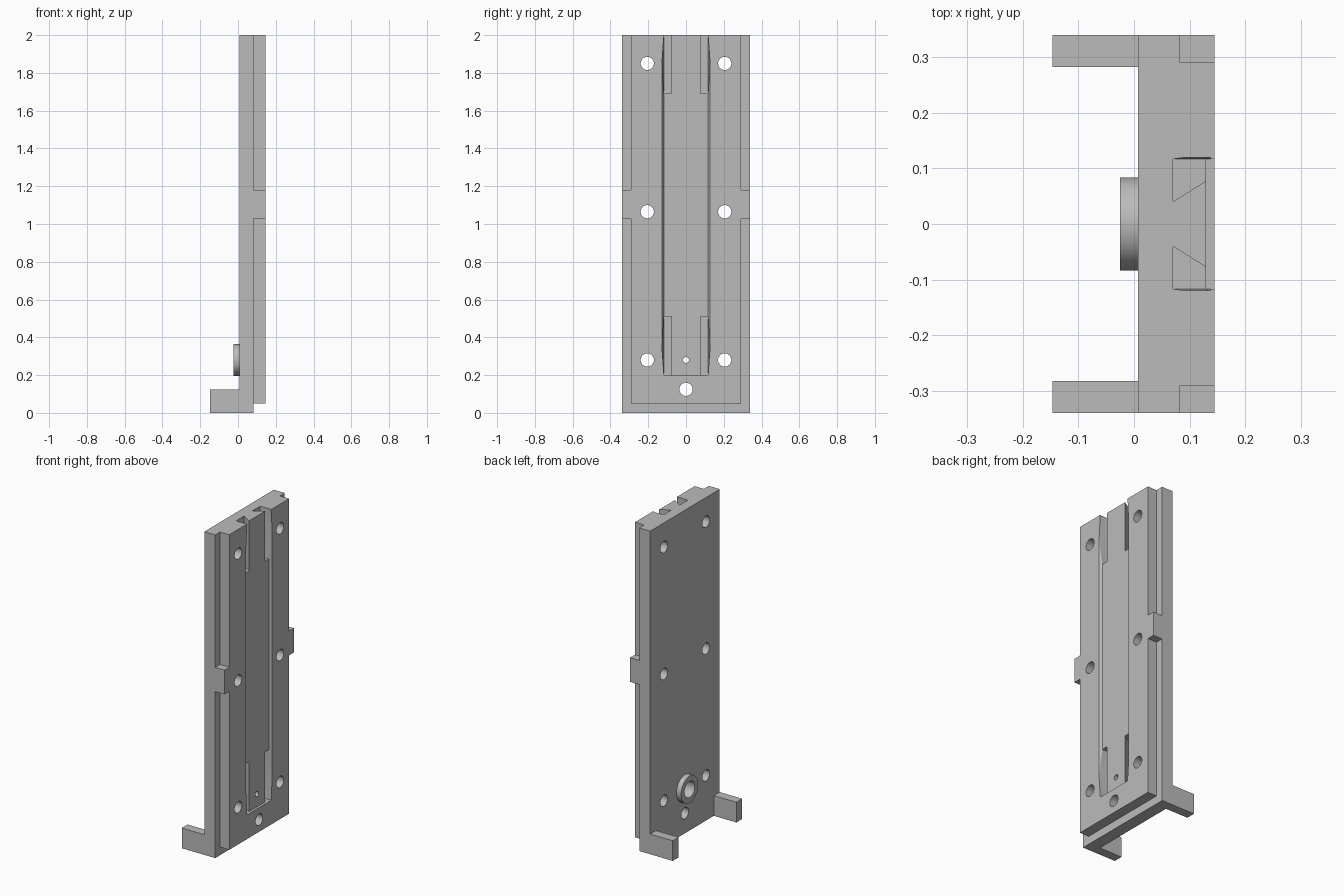
import bpy, bmesh, math
from mathutils import Matrix, Vector

old = bpy.data.objects.get("Cube")
if old:
    bpy.data.objects.remove(old, do_unlink=True)

grey = bpy.data.materials.new("plain grey")
grey.use_nodes = True
COLOUR = (0.5, 0.5, 0.5, 1)
grey.diffuse_color = COLOUR
grey.node_tree.nodes["Principled BSDF"].inputs["Base Color"].default_value = COLOUR


def finish(name, bm):
    bmesh.ops.recalc_face_normals(bm, faces=bm.faces)
    mesh = bpy.data.meshes.new(name)
    bm.to_mesh(mesh)
    bm.free()
    mesh.materials.append(grey)
    ob = bpy.data.objects.new(name, mesh)
    bpy.context.scene.collection.objects.link(ob)
    return ob


def box(name, x, y, z):
    bm = bmesh.new()
    bmesh.ops.create_cube(bm, size=1)
    for v in bm.verts:
        v.co = Vector([(r[0] + r[1]) / 2 + c * (r[1] - r[0]) for r, c in zip((x, y, z), v.co)])
    return finish(name, bm)


def rod(name, x, y, z, radius):
    """Cylinder along x."""
    bm = bmesh.new()
    place = Matrix.Translation(((x[0] + x[1]) / 2, y, z)) @ Matrix.Rotation(math.pi / 2, 4, 'Y')
    bmesh.ops.create_cone(bm, cap_ends=True, segments=48, radius1=radius, radius2=radius,
                          depth=x[1] - x[0], matrix=place)
    return finish(name, bm)


def hull(name, points):
    bm = bmesh.new()
    for p in points:
        bm.verts.new(p)
    bmesh.ops.convex_hull(bm, input=bm.verts)
    bmesh.ops.dissolve_limit(bm, angle_limit=0.001, verts=bm.verts, edges=bm.edges)
    return finish(name, bm)


def combine(target, tool, operation='DIFFERENCE'):
    tool.hide_render = True
    mod = target.modifiers.new("cut", 'BOOLEAN')
    mod.operation, mod.object, mod.solver = operation, tool, 'EXACT'
    bpy.context.view_layer.objects.active = target
    bpy.ops.object.modifier_apply(modifier=mod.name)
    bpy.data.objects.remove(tool, do_unlink=True)


BACK, FACE, LEDGE, FLOOR = 0.007, 0.145, 0.082, 0.13
plate = box("mounting_plate", (BACK, FACE), (-0.34, 0.34), (0, 2))

# Stepped edges, interrupted by a full-width tab on each side
for s in (-1, 1):
    side = sorted((s * 0.292, s * 0.4))
    for z in ((0.05, 1.03), (1.18, 2.1)):
        combine(plate, box("edge_cutter", (LEDGE, 0.2), side, z))
combine(plate, box("bottom_cutter", (LEDGE, 0.2), (-0.4, 0.4), (-0.1, 0.05)))

# Shallow central channel, open at the top, with sloped side walls
lip = [(0.117, 0.2), (0.127, 0.34), (0.127, 1.86), (0.1134, 2.05)]
channel = []
for s in (-1, 1):
    channel += [(x, s * y, z) for y, z in lip for x in (FACE, FACE + 0.02)]
    channel += [(FLOOR, s * 0.117, z) for z in (0.2, 2.0)]
    channel.append((FLOOR, s * 0.1134, 2.05))
combine(plate, hull("channel_cutter", channel))

# Undercut pockets at the channel corners
pocket = [(0.07, 0.117), (0.07, 0.04), (0.135, 0.081), (0.135, 0.117)]
for s in (-1, 1):
    for z0, z1, peak in ((0.2, 0.51, 0.34), (1.69, 2.05, 1.86)):
        points = [(x, s * y, z) for x, y in pocket for z in (z0, z1)]
        points.append((FACE, s * 0.127, peak))
        combine(plate, hull("pocket_cutter", points))

# Rear arms at the foot
for s in (-1, 1):
    combine(plate, box("arm", (-0.147, 0.05), sorted((s * 0.283, s * 0.34)), (0, 0.125)), 'UNION')

# Rear boss with a blind bore and a small through hole
combine(plate, rod("boss", (-0.025, 0.04), 0, 0.28, 0.084), 'UNION')
combine(plate, rod("bore", (-0.1, 0.05), 0, 0.28, 0.05))
combine(plate, rod("pin_hole", (-0.1, 0.2), 0, 0.28, 0.016))

# Screw holes
for y, z in [(s * 0.205, z) for s in (-1, 1) for z in (0.28, 1.065, 1.85)] + [(0, 0.125)]:
    combine(plate, rod("screw_hole", (-0.1, 0.2), y, z, 0.035))

bpy.ops.object.select_all(action='DESELECT')
plate.select_set(True)
bpy.context.view_layer.objects.active = plate
bpy.ops.object.shade_smooth_by_angle(angle=math.radians(20))
